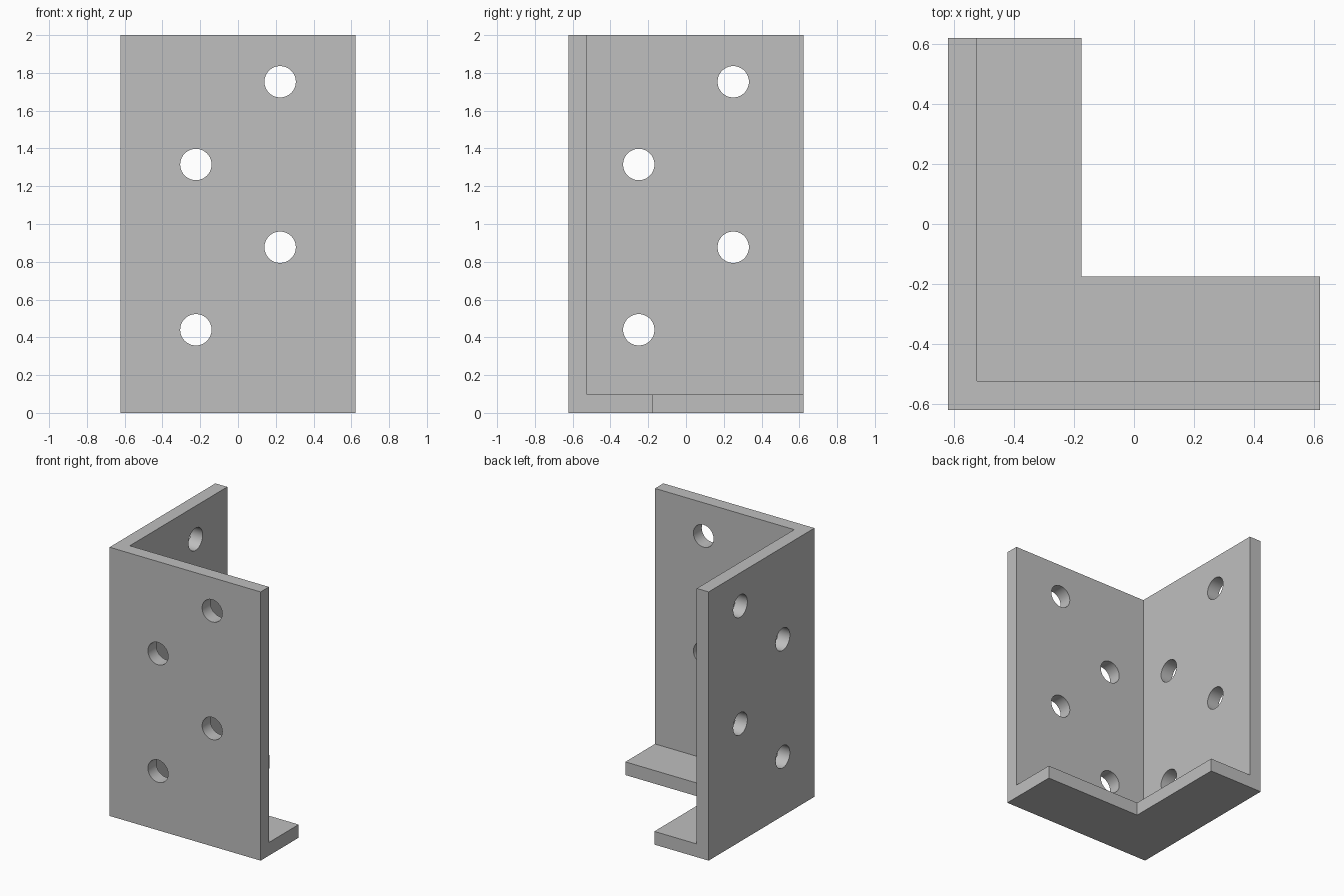
import bpy
import math

default = bpy.data.objects.get("Cube")
if default:
    bpy.data.objects.remove(default, do_unlink=True)

HALF = 0.622       # half width of the footprint
HEIGHT = 2.0
WALL = 0.098       # plate thickness
LEDGE = -0.175     # inner edge of the bottom flange
HOLE_RADIUS = 0.083
OVER = 0.2         # cutter overshoot


def box(name, low, high):
    bpy.ops.mesh.primitive_cube_add(size=1, location=[(a + b) / 2 for a, b in zip(low, high)])
    obj = bpy.context.object
    obj.name = name
    obj.scale = [b - a for a, b in zip(low, high)]
    bpy.ops.object.transform_apply(location=True, rotation=True, scale=True)
    return obj


def drill(name, location, rotation):
    bpy.ops.mesh.primitive_cylinder_add(vertices=64, radius=HOLE_RADIUS, depth=0.4,
                                        location=location, rotation=rotation)
    bpy.context.object.name = name
    return bpy.context.object


def cut(target, cutter):
    cutter.hide_render = True
    mod = target.modifiers.new(cutter.name, 'BOOLEAN')
    mod.operation = 'DIFFERENCE'
    mod.solver = 'EXACT'
    mod.object = cutter
    bpy.context.view_layer.objects.active = target
    bpy.ops.object.modifier_apply(modifier=mod.name)
    bpy.data.objects.remove(cutter, do_unlink=True)


# Solid block, hollowed to two walls and an L-shaped flange
bracket = box("corner_bracket", (-HALF, -HALF, 0), (HALF, HALF, HEIGHT))
inner = -HALF + WALL
far = HALF + OVER
cut(bracket, box("wall_cutter", (inner, inner, WALL), (far, far, HEIGHT + OVER)))
cut(bracket, box("flange_cutter", (LEDGE, LEDGE, -OVER), (far, far, WALL + OVER)))

# Staggered bolt holes through both walls
for i, z in enumerate((0.44, 0.877, 1.315, 1.753)):
    side = 1 if i % 2 else -1
    cut(bracket, drill("front_hole", (side * 0.223, -HALF, z), (math.pi / 2, 0, 0)))
    cut(bracket, drill("side_hole", (-HALF, side * 0.25, z), (0, math.pi / 2, 0)))

# Plain grey metal
grey = bpy.data.materials.new("grey_metal")
grey.use_nodes = True
colour = (0.52, 0.52, 0.52, 1)
grey.diffuse_color = colour
grey.node_tree.nodes["Principled BSDF"].inputs["Base Color"].default_value = colour
bracket.data.materials.clear()
bracket.data.materials.append(grey)

# Smooth hole walls, sharp plate edges
bpy.ops.object.select_all(action='DESELECT')
bracket.select_set(True)
bpy.context.view_layer.objects.active = bracket
bpy.ops.object.shade_smooth_by_angle(angle=math.radians(30))
